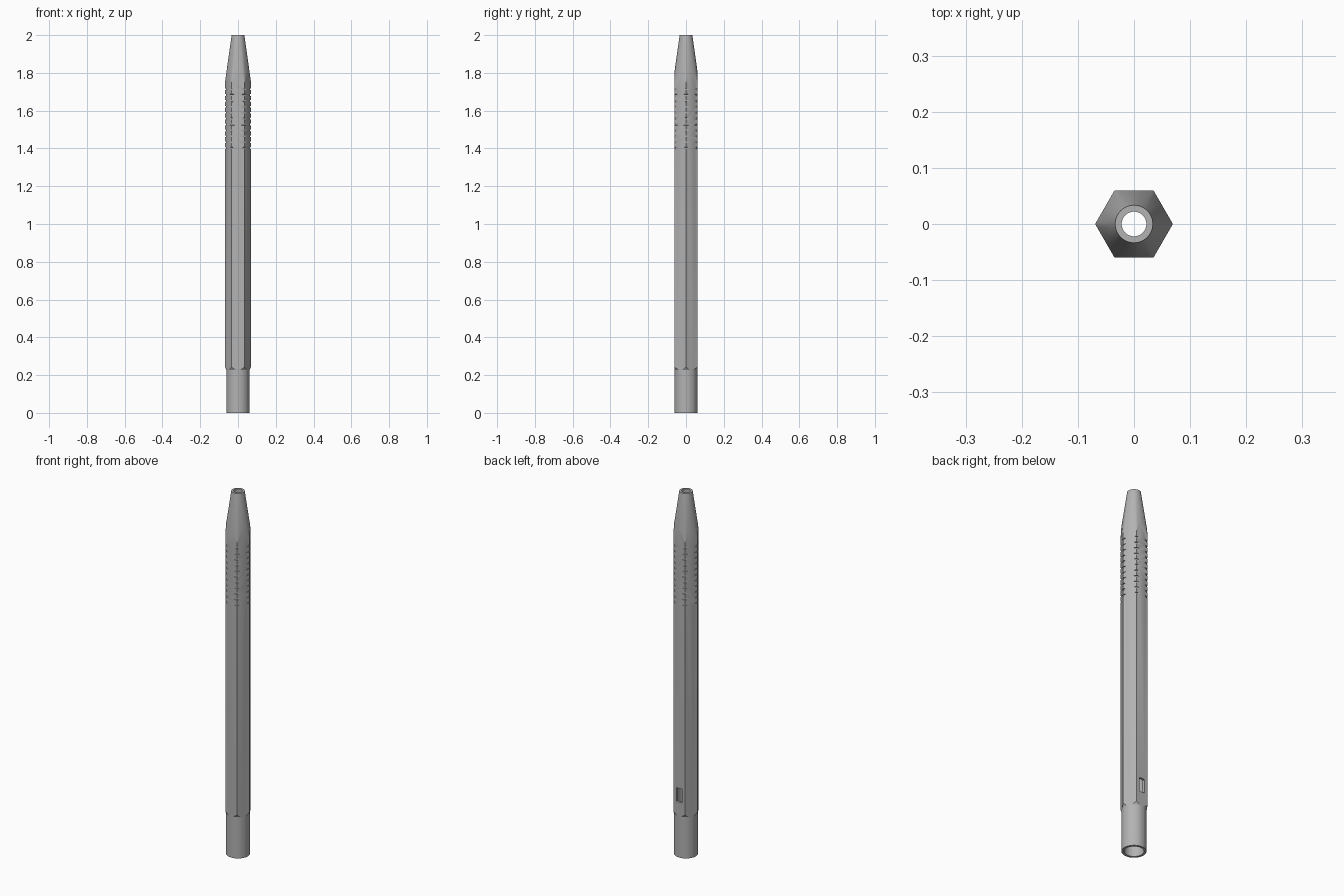
import bpy, bmesh, math
from mathutils import Matrix

cube = bpy.data.objects.get("Cube")
if cube:
    bpy.data.objects.remove(cube, do_unlink=True)

HEX_R = 0.0693
ROUND_R = 0.0605
SEGMENTS = 72

metal = bpy.data.materials.new("grey metal")
metal.use_nodes = True
GREY = (0.45, 0.45, 0.45, 1)
metal.diffuse_color = GREY
metal.node_tree.nodes["Principled BSDF"].inputs["Base Color"].default_value = GREY


def make_object(name, bm):
    bmesh.ops.recalc_face_normals(bm, faces=bm.faces)
    mesh = bpy.data.meshes.new(name)
    bm.to_mesh(mesh)
    bm.free()
    mesh.materials.append(metal)
    obj = bpy.data.objects.new(name, mesh)
    bpy.context.collection.objects.link(obj)
    return obj


def lathe(name, profile, sides=SEGMENTS):
    """Closed solid of revolution from (radius, height) points, bottom to top."""
    bm = bmesh.new()
    rings = []
    for r, z in profile:
        angles = [math.tau * i / sides for i in range(sides)]
        rings.append([bm.verts.new((r * math.cos(a), r * math.sin(a), z)) for a in angles])
    for low, high in zip(rings, rings[1:]):
        for i in range(sides):
            j = (i + 1) % sides
            bm.faces.new((low[i], low[j], high[j], high[i]))
    bm.faces.new(rings[0][::-1])
    bm.faces.new(rings[-1])
    return make_object(name, bm)


def combine(target, helper, operation):
    mod = target.modifiers.new(helper.name, "BOOLEAN")
    mod.operation = operation
    mod.solver = "EXACT"
    mod.object = helper
    helper.hide_render = True
    bpy.context.view_layer.objects.active = target
    bpy.ops.object.modifier_apply(modifier=mod.name)
    bpy.data.objects.remove(helper, do_unlink=True)


# Hexagonal bar, corners on the x axis
barrel = lathe("pen_barrel", [(HEX_R, 0), (HEX_R, 2)], 6)

# Turned outline: round tail, shoulder, grip grooves, tapered nose
outline = [(ROUND_R, -0.1), (ROUND_R, 0.228), (0.071, 0.246)]
for i in range(11):
    z = 1.402 + i * 0.0312
    outline += [(0.071, z - 0.005), (0.0628, z - 0.004),
                (0.0628, z + 0.004), (0.071, z + 0.005)]
outline += [(0.071, 1.736), (0.0335, 2.0), (0.0193, 2.1)]
combine(barrel, lathe("turned_outline", outline), "INTERSECT")

# Hollow bore, narrowing inside the nose
bore = [(0.048, -0.1), (0.048, 1.74), (0.022, 1.92), (0.022, 2.1)]
combine(barrel, lathe("bore", bore), "DIFFERENCE")

# Rectangular window through the back face
bm = bmesh.new()
bmesh.ops.create_cube(bm, size=1, matrix=Matrix.Translation((0, 0.06, 0.343))
                      @ Matrix.Diagonal((0.034, 0.06, 0.076, 1)))
combine(barrel, make_object("window_cutter", bm), "DIFFERENCE")

# Smooth round areas, crisp edges
bpy.ops.object.select_all(action="DESELECT")
barrel.select_set(True)
bpy.context.view_layer.objects.active = barrel
bpy.ops.object.shade_smooth_by_angle(angle=math.radians(25))
